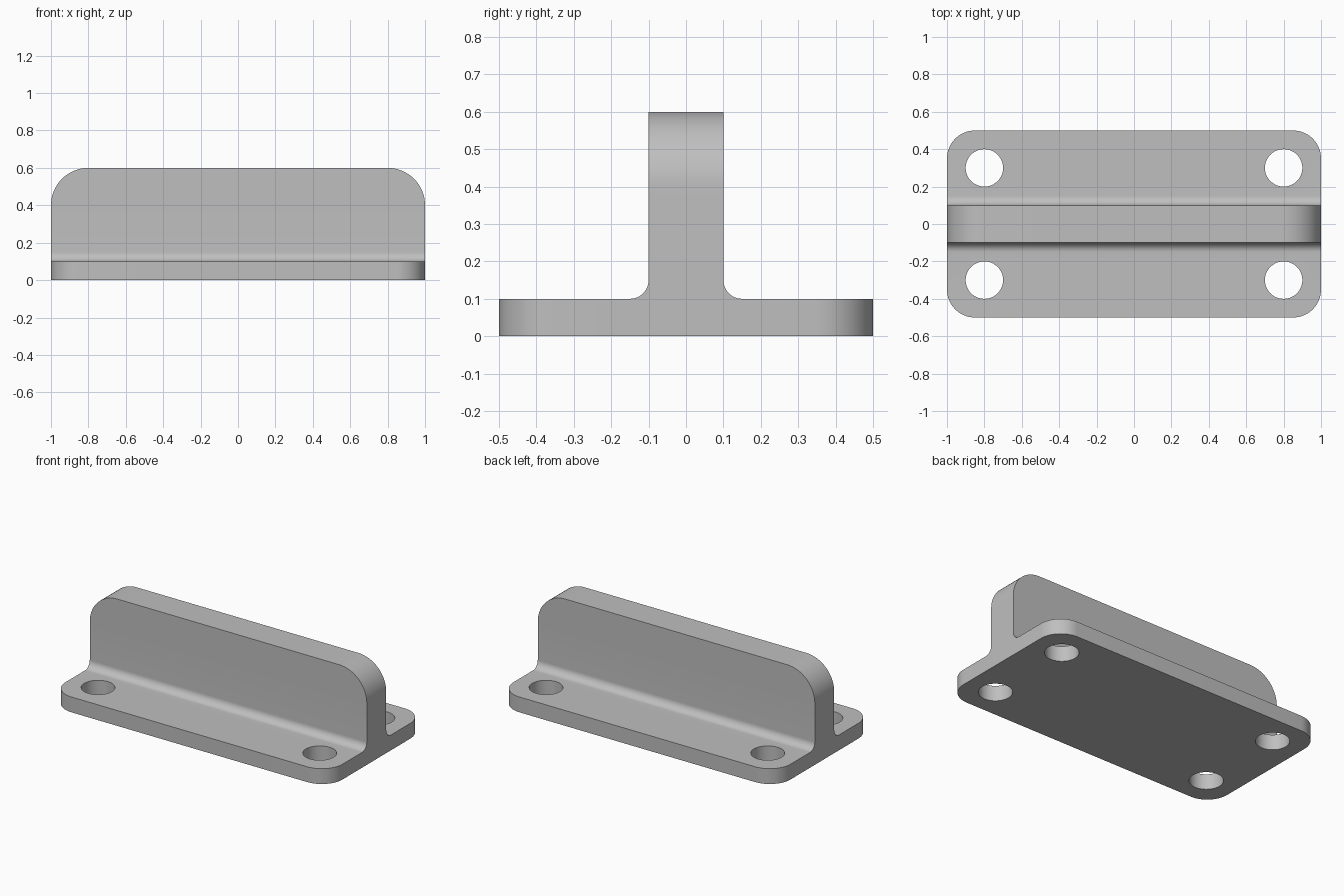
import bpy
import bmesh
from math import pi, cos, sin

HALF_LEN, HALF_WID, HALF_WEB = 1.0, 0.5, 0.1
BASE_TOP, WEB_TOP = 0.1, 0.6
FILLET, BASE_ROUND, WEB_ROUND = 0.05, 0.15, 0.2
HOLE_X, HOLE_Y, HOLE_R = 0.8, 0.3, 0.1

cube = bpy.data.objects.get("Cube")
if cube:
    bpy.data.objects.remove(cube, do_unlink=True)

grey = bpy.data.materials.new("plain grey")
grey.use_nodes = True
colour = (0.52, 0.52, 0.52, 1)
grey.diffuse_color = colour
grey.node_tree.nodes["Principled BSDF"].inputs["Base Color"].default_value = colour


def make_object(name, bm):
    bmesh.ops.recalc_face_normals(bm, faces=bm.faces)
    mesh = bpy.data.meshes.new(name)
    bm.to_mesh(mesh)
    bm.free()
    mesh.materials.append(grey)
    obj = bpy.data.objects.new(name, mesh)
    bpy.context.collection.objects.link(obj)
    return obj


# T-shaped cross-section with filleted inner corners
steps = 12
arc = [(HALF_WEB + FILLET * (1 - sin(a)), BASE_TOP + FILLET * (1 - cos(a)))
       for a in (i * pi / 2 / steps for i in range(steps + 1))]
half = [(HALF_WID, 0), (HALF_WID, BASE_TOP)] + arc + [(HALF_WEB, WEB_TOP)]
profile = half + [(-y, z) for y, z in reversed(half)]

bm = bmesh.new()
face = bm.faces.new([bm.verts.new((-HALF_LEN, y, z)) for y, z in profile])
out = bmesh.ops.extrude_face_region(bm, geom=[face], use_keep_orig=True)
new_verts = [v for v in out["geom"] if isinstance(v, bmesh.types.BMVert)]
bmesh.ops.translate(bm, verts=new_verts, vec=(2 * HALF_LEN, 0, 0))
bmesh.ops.recalc_face_normals(bm, faces=bm.faces)


def round_edges(test, radius):
    edges = [e for e in bm.edges if all(test(v.co) for v in e.verts)
             and abs(e.verts[0].co.x - e.verts[1].co.x) < 1e-4]
    bmesh.ops.bevel(bm, geom=edges, offset=radius, offset_type='OFFSET',
                    segments=16, profile=0.5, affect='EDGES')


# Rounded base corners and rounded ends of the upright web
for side in (-1, 1):
    round_edges(lambda c: abs(c.y - side * HALF_WID) < 1e-4, BASE_ROUND)
round_edges(lambda c: abs(c.z - WEB_TOP) < 1e-4, WEB_ROUND)
bracket = make_object("mounting_bracket", bm)

# Four bolt holes through the base
bm = bmesh.new()
for x in (-HOLE_X, HOLE_X):
    for y in (-HOLE_Y, HOLE_Y):
        verts = bmesh.ops.create_cone(bm, cap_ends=True, segments=64, radius1=HOLE_R,
                                      radius2=HOLE_R, depth=0.4)["verts"]
        bmesh.ops.translate(bm, verts=verts, vec=(x, y, BASE_TOP / 2))
cutter = make_object("hole_cutter", bm)
cutter.hide_render = True

cut = bracket.modifiers.new("bolt_holes", 'BOOLEAN')
cut.operation = 'DIFFERENCE'
cut.solver = 'EXACT'
cut.object = cutter

# Apply the cut, then shade the curved faces smoothly
bpy.ops.object.select_all(action='DESELECT')
bracket.select_set(True)
bpy.context.view_layer.objects.active = bracket
bpy.ops.object.modifier_apply(modifier=cut.name)
bpy.data.objects.remove(cutter, do_unlink=True)
bpy.ops.object.shade_smooth_by_angle(angle=pi / 6)
